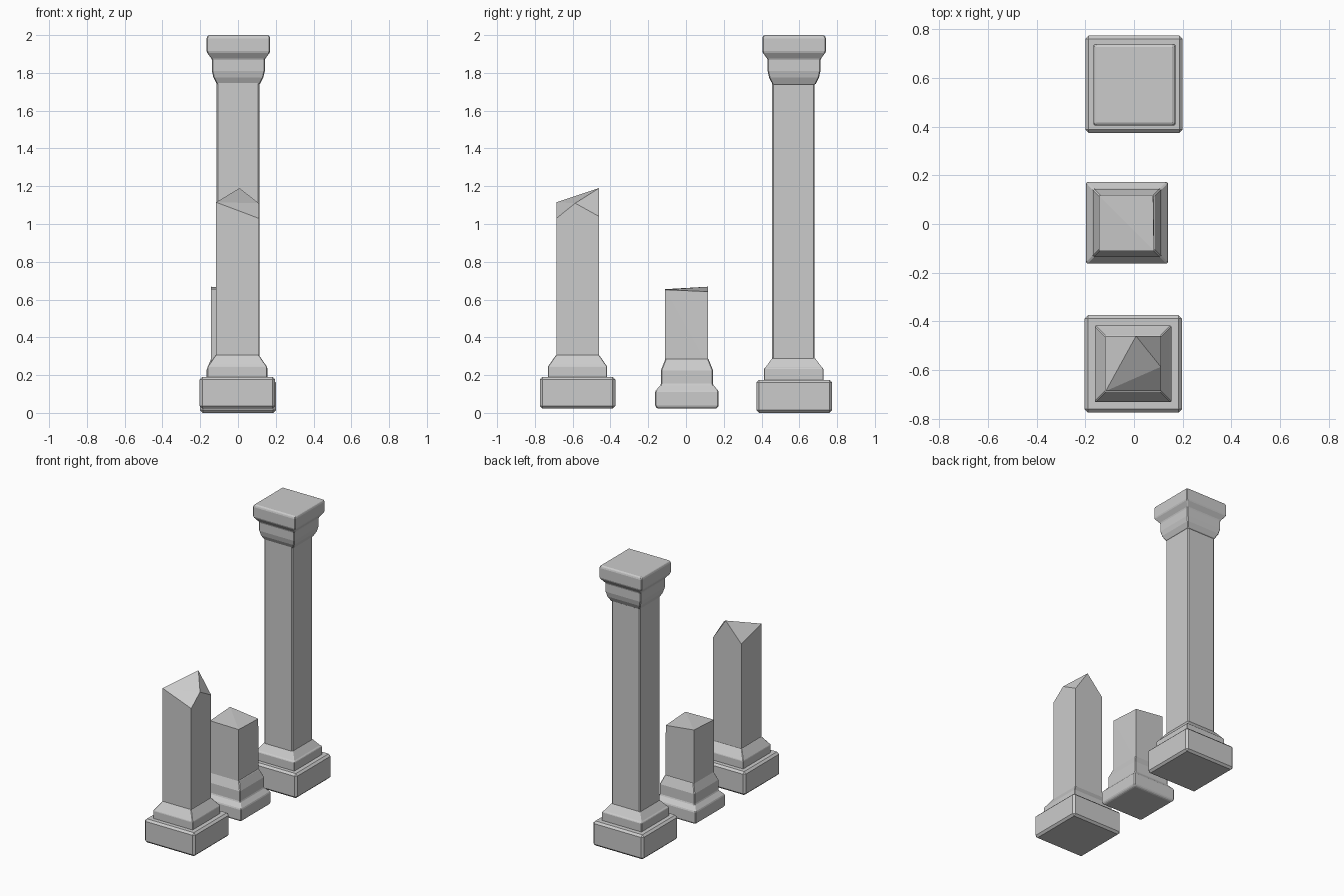
import bpy, bmesh

if "Cube" in bpy.data.objects:
    bpy.data.objects.remove(bpy.data.objects["Cube"])


def finish(name, bm, bevel):
    bmesh.ops.recalc_face_normals(bm, faces=bm.faces)
    mesh = bpy.data.meshes.new(name)
    bm.to_mesh(mesh)
    bm.free()
    obj = bpy.data.objects.new(name, mesh)
    bpy.context.collection.objects.link(obj)
    if bevel:
        mod = obj.modifiers.new("worn_edges", 'BEVEL')
        mod.width = bevel
        mod.segments = 1
        mod.limit_method = 'ANGLE'
    return obj


def square_stack(name, cx, cy, profile, bevel):
    """Loft square rings through (half width, height) pairs and cap both ends."""
    bm = bmesh.new()
    rings = [[bm.verts.new((cx + sx * h, cy + sy * h, z))
              for sx, sy in ((-1, -1), (1, -1), (1, 1), (-1, 1))]
             for h, z in profile]
    for a, b in zip(rings, rings[1:]):
        for i in range(4):
            j = (i + 1) % 4
            bm.faces.new((a[i], a[j], b[j], b[i]))
    bm.faces.new(rings[0][::-1])
    bm.faces.new(rings[-1])
    return finish(name, bm, bevel)


def broken_shaft(name, cx, cy, half, z0, top):
    """Square shaft whose fractured top is the hull of the given points."""
    bm = bmesh.new()
    for sx in (-half, half):
        for sy in (-half, half):
            bm.verts.new((cx + sx, cy + sy, z0))
    for x, y, z in top:
        bm.verts.new((cx + x * half, cy + y * half, z))
    bmesh.ops.convex_hull(bm, input=bm.verts)
    bmesh.ops.dissolve_limit(bm, angle_limit=0.01, verts=bm.verts, edges=bm.edges)
    return finish(name, bm, 0)


# Complete column
y = 0.573
square_stack("tall_plinth", 0, y, [(0.2, 0), (0.2, 0.175)], 0.014)
square_stack("tall_base_moulding", 0.0, y - 0.003,
             [(0.157, 0.165), (0.157, 0.235), (0.148, 0.243), (0.113, 0.29)], 0.003)
square_stack("tall_shaft", 0, y - 0.005, [(0.113, 0.25), (0.113, 1.78)], 0.007)
square_stack("tall_capital", 0.002, y - 0.001,
             [(0.113, 1.738), (0.132, 1.775), (0.14, 1.81), (0.14, 1.872),
              (0.168, 1.91), (0.168, 1.988), (0.16, 2.0)], 0.005)

# Half-height broken column
y = -0.574
square_stack("broken_plinth", -0.003, y, [(0.2, 0.022), (0.2, 0.19)], 0.014)
square_stack("broken_base_moulding", -0.004, y,
             [(0.157, 0.18), (0.157, 0.245), (0.15, 0.255), (0.114, 0.307)], 0.003)
broken_shaft("broken_shaft", -0.003, y + 0.001, 0.113, 0.25,
             [(0.1, 1, 1.19), (-1, -1, 1.115), (1, -0.12, 1.11),
              (1, -1, 1.03), (-1, 1, 1.055), (1, 1, 1.04)])

# Low stump
square_stack("stump_base", -0.029, 0.005,
             [(0.155, 0.022), (0.168, 0.035), (0.168, 0.115), (0.138, 0.15),
              (0.138, 0.225), (0.113, 0.288)], 0.005)
broken_shaft("stump_shaft", -0.031, 0.003, 0.113, 0.25,
             [(-1, -1, 0.655), (1, -1, 0.652), (0.97, 1, 0.642), (-1, 1, 0.668)])
